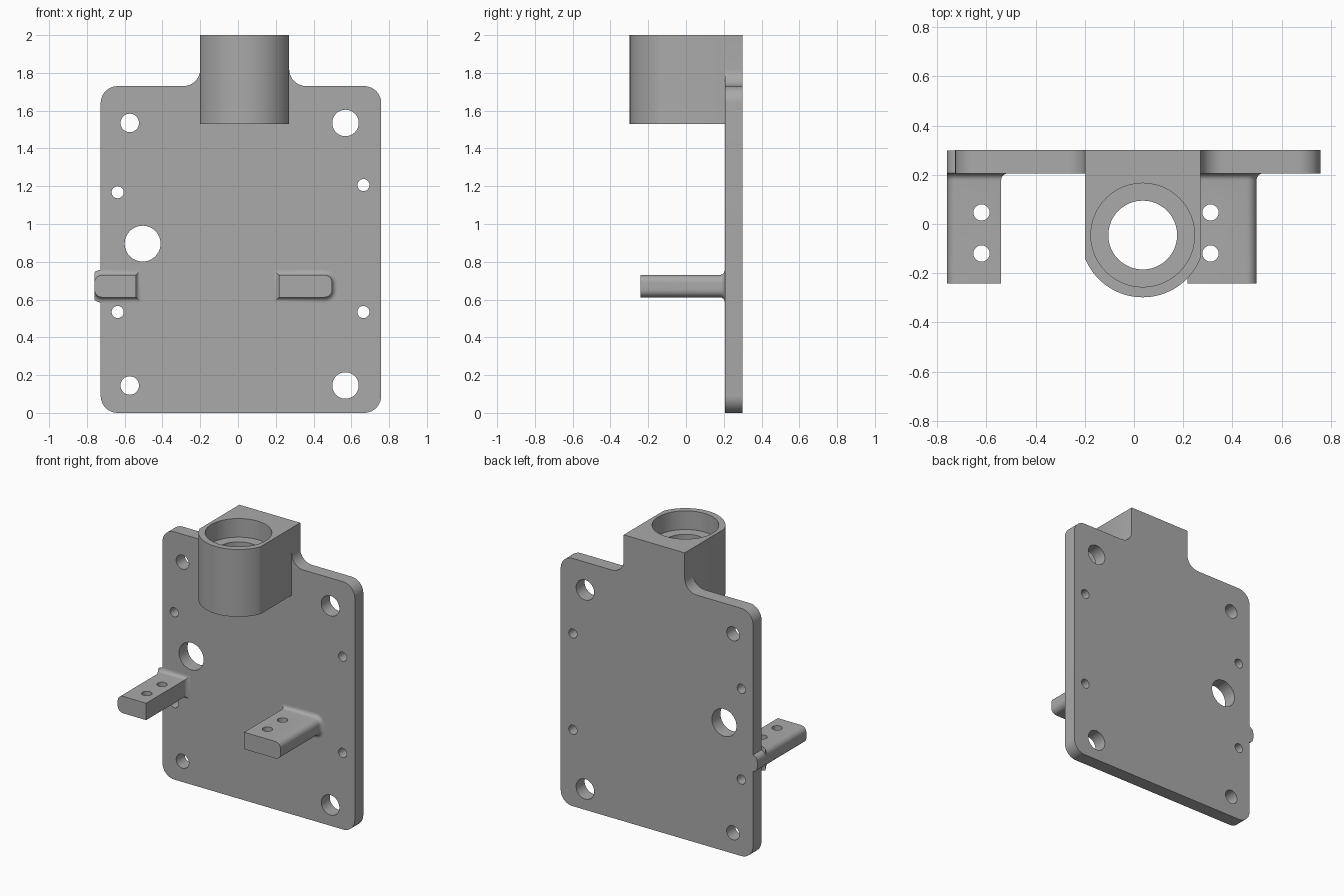
import bpy, bmesh, math
from mathutils import Vector

if "Cube" in bpy.data.objects:
    bpy.data.objects.remove(bpy.data.objects["Cube"], do_unlink=True)

grey = bpy.data.materials.new("plain grey")
grey.use_nodes = True
grey.diffuse_color = (0.4, 0.4, 0.4, 1)
grey.node_tree.nodes["Principled BSDF"].inputs["Base Color"].default_value = (0.4, 0.4, 0.4, 1)

FRONT, BACK = 0.206, 0.30      # plate faces along y
TOP = 2.0


def loft(name, rings):
    """Skin equal-length rings of points and cap both ends."""
    bm = bmesh.new()
    rows = [[bm.verts.new(p) for p in ring] for ring in rings]
    n = len(rows[0])
    for a, b in zip(rows, rows[1:]):
        for i in range(n):
            j = (i + 1) % n
            bm.faces.new((a[i], a[j], b[j], b[i]))
    bm.faces.new(rows[0])
    bm.faces.new(rows[-1])
    bmesh.ops.recalc_face_normals(bm, faces=bm.faces[:])
    mesh = bpy.data.meshes.new(name)
    bm.to_mesh(mesh)
    bm.free()
    mesh.materials.append(grey)
    obj = bpy.data.objects.new(name, mesh)
    bpy.context.collection.objects.link(obj)
    return obj


def rounded(corners, steps=10):
    """Outline from (u, v, radius) corners, convex or concave."""
    out = []
    for i, (u, v, r) in enumerate(corners):
        p = Vector((u, v))
        if r == 0:
            out.append((u, v))
            continue
        d1 = (Vector(corners[i - 1][:2]) - p).normalized()
        d2 = (Vector(corners[(i + 1) % len(corners)][:2]) - p).normalized()
        centre = p + (d1 + d2) * r          # all corners are square
        for k in range(steps + 1):
            a = math.pi / 2 * k / steps
            out.append(tuple(centre - d2 * r * math.cos(a) - d1 * r * math.sin(a)))
    return out


def drill(obj, centre, radius, axis, depth):
    """Cut a round hole centred on a point, along y or z."""
    ring = [(radius * math.cos(math.tau * k / 48), radius * math.sin(math.tau * k / 48))
            for k in range(48)]
    x, y, z = centre
    if axis == "y":
        rings = [[(x + u, y + s, z + v) for u, v in ring] for s in (-depth, depth)]
    else:
        rings = [[(x + u, y + v, z + s) for u, v in ring] for s in (-depth, depth)]
    cutter = loft("hole_cutter", rings)
    cutter.hide_render = True
    mod = obj.modifiers.new("hole", "BOOLEAN")
    mod.operation, mod.solver, mod.object = "DIFFERENCE", "EXACT", cutter
    bpy.context.view_layer.objects.active = obj
    bpy.ops.object.modifier_apply(modifier=mod.name)
    bpy.data.objects.remove(cutter, do_unlink=True)


def smooth(obj):
    bpy.ops.object.select_all(action="DESELECT")
    obj.select_set(True)
    bpy.context.view_layer.objects.active = obj
    bpy.ops.object.shade_smooth_by_angle(angle=math.radians(30))


# Back plate with a filleted neck up to the bearing block
x0, x1, n0, n1, shoulder, r = -0.727, 0.758, -0.2, 0.271, 1.73, 0.09
outline = rounded([(x0, 0, r), (x1, 0, r), (x1, shoulder, r), (n1, shoulder, r),
                   (n1, TOP, 0), (n0, TOP, 0), (n0, shoulder, r), (x0, shoulder, r)])
plate = loft("back_plate", [[(u, y, v) for u, v in outline] for y in (FRONT, BACK)])
for x, z, rad in ((-0.573, 1.535, 0.049), (-0.573, 0.145, 0.049),
                  (0.569, 1.535, 0.07), (0.569, 0.145, 0.07),
                  (-0.637, 1.168, 0.032), (-0.637, 0.534, 0.032),
                  (0.664, 1.206, 0.032), (0.664, 0.534, 0.032),
                  (-0.505, 0.896, 0.095)):
    drill(plate, (x, 0.25, z), rad, "y", 0.2)
smooth(plate)

# Bearing block: flat sides, round front, stepped bore
cx, cy, rad = (n0 + n1) / 2, -0.045, 0.253
half = math.acos((n1 - cx) / rad)
arc = [math.pi + half + (math.pi - 2 * half) * k / 40 for k in range(41)]
outline = [(cx + rad * math.cos(a), cy + rad * math.sin(a)) for a in arc]
outline += [(n1, FRONT), (n0, FRONT)]
block = loft("bearing_block", [[(u, v, z) for u, v in outline] for z in (1.53, TOP)])
drill(block, (cx, cy, 1.75), 0.14, "z", 0.5)
drill(block, (cx, cy, TOP), 0.211, "z", 0.13)
smooth(block)


# Support arms: one rounded side, flared where they meet the plate
def arm(name, inner, outer, hole_x, end, limit):
    def ring(y, d):
        s = 1 if outer > inner else -1
        a, b, lo, hi, c = inner - s * d, outer + s * d, 0.612 - d, 0.73 + d, 0.04 + d
        pts = rounded([(a, lo, 0), (b, lo, c), (b, hi, c), (a, hi, 0)], 8)
        return [(max(u, limit), y, v) for u, v in pts]

    flare = 0.028
    rings = [ring(-0.242, 0)]
    for k in range(9):
        a = math.pi / 2 * k / 8
        rings.append(ring(FRONT - flare + flare * math.sin(a), flare * (1 - math.cos(a))))
    rings += [ring(FRONT + 0.001, 0), ring(end, 0)]
    obj = loft(name, rings)
    for y in (0.047, -0.12):
        drill(obj, (hole_x, y, 0.67), 0.033, "z", 0.2)
    smooth(obj)


arm("right_arm", -0.54, -0.76, -0.62, BACK - 0.001, -0.76)
arm("left_arm", 0.217, 0.498, 0.311, 0.25, -1)
